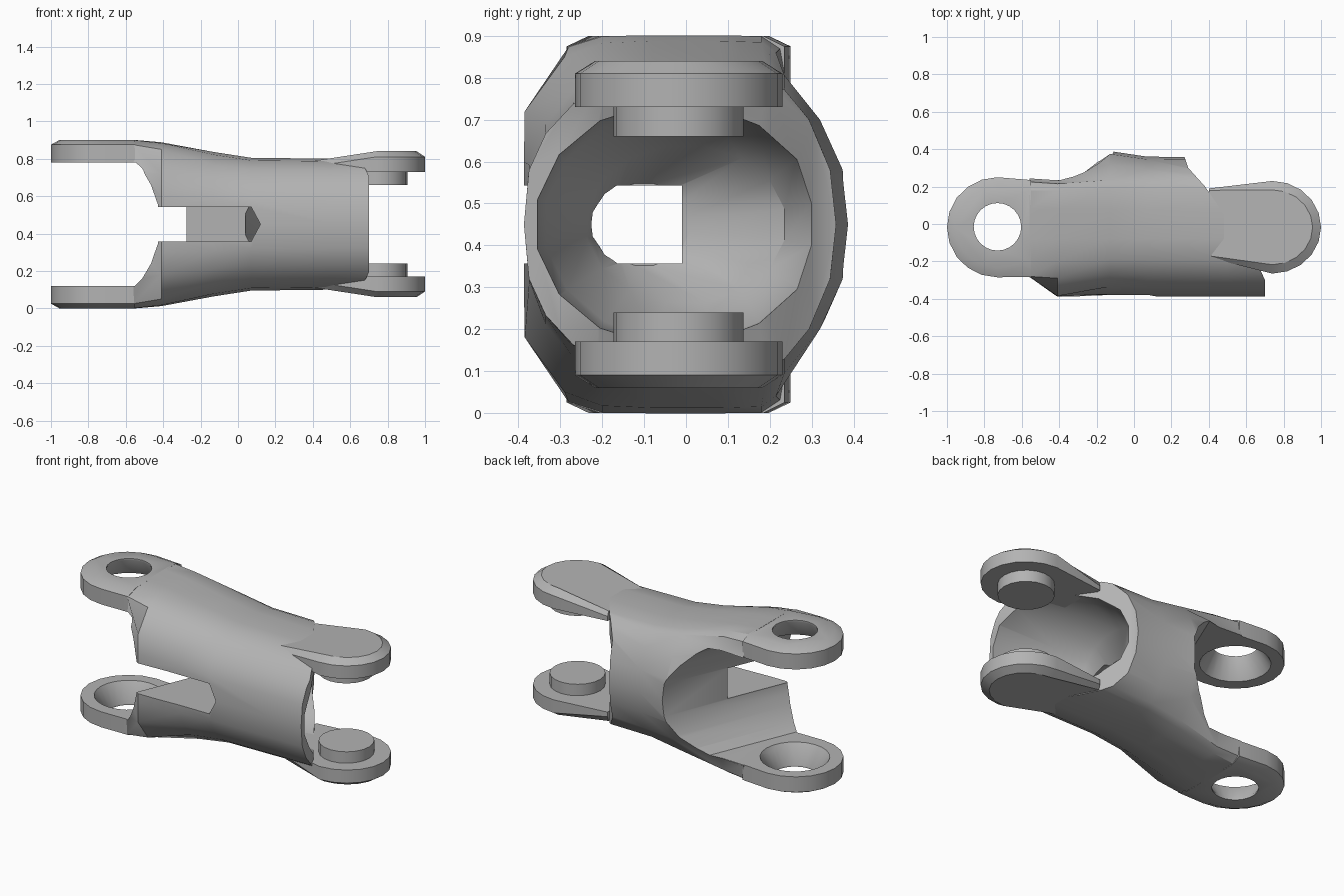
import bpy, bmesh, math

cube = bpy.data.objects.get("Cube")
if cube:
    bpy.data.objects.remove(cube, do_unlink=True)

MID = 0.45  # height of the mirror plane

steel = bpy.data.materials.new("grey_steel")
steel.use_nodes = True
GREY = (0.45, 0.45, 0.45, 1)
steel.diffuse_color = GREY
steel.node_tree.nodes["Principled BSDF"].inputs["Base Color"].default_value = GREY


def loft(name, rings):
    """Closed solid through rings of equal point count."""
    bm = bmesh.new()
    loops = [[bm.verts.new(p) for p in ring] for ring in rings]
    n = len(loops[0])
    for a, b in zip(loops, loops[1:]):
        for i in range(n):
            j = (i + 1) % n
            bm.faces.new((a[i], a[j], b[j], b[i]))
    bm.faces.new(loops[0][::-1])
    bm.faces.new(loops[-1])
    bmesh.ops.recalc_face_normals(bm, faces=bm.faces)
    mesh = bpy.data.meshes.new(name)
    bm.to_mesh(mesh)
    bm.free()
    mesh.materials.append(steel)
    ob = bpy.data.objects.new(name, mesh)
    bpy.context.collection.objects.link(ob)
    return ob


def activate(ob):
    bpy.ops.object.select_all(action='DESELECT')
    ob.select_set(True)
    bpy.context.view_layer.objects.active = ob


def cut(ob, cutter):
    activate(ob)
    mod = ob.modifiers.new("cut", 'BOOLEAN')
    mod.operation = 'DIFFERENCE'
    mod.solver = 'EXACT'
    mod.object = cutter
    bpy.ops.object.modifier_apply(modifier=mod.name)


def discard(*obs):
    for ob in obs:
        bpy.data.objects.remove(ob, do_unlink=True)


def smooth(ob):
    activate(ob)
    bpy.ops.object.shade_smooth_by_angle(angle=math.radians(32))


def section(x, half):
    """Mirror a half outline (y, height above middle) into a ring at x."""
    low = [(y, -h) for y, h in half[-2:0:-1]]
    return [(x, y, MID + h) for y, h in half + low]


def oval(cx, cy, rx, ry, z, n=20):
    return [(cx + rx * math.cos(2 * math.pi * i / n),
             cy + ry * math.sin(2 * math.pi * i / n), z) for i in range(n)]


def prism(name, outline, z0, z1):
    return loft(name, [[(x, y, z) for x, y in outline] for z in (z0, z1)])


# Central body: flat-topped fork root flowing into an oval barrel
def barrel(x, h, back):
    return section(x, [(-.387, 0), (-.375, .37 * h), (-.335, .62 * h), (-.27, .82 * h),
                       (-.19, h - .014), (-.08, h), (.08, h), (.19, h - .012),
                       (.235, h - .03), (back * .82, .25), (back * .96, .13), (back, 0)])


root = section(-.41, [(-.388, 0), (-.387, .15), (-.385, .27), (-.29, .40), (-.2, .433),
                      (-.08, .438), (.08, .438), (.18, .435), (.215, .41),
                      (.23, .335), (.375, .14), (.387, 0)])
tip = section(-.56, [(-.29, 0), (-.288, .15), (-.285, .27), (-.28, .425), (-.2, .45),
                     (-.08, .451), (.08, .451), (.18, .45), (.225, .42),
                     (.24, .335), (.245, .14), (.25, 0)])
body = loft("link_body", [tip, root, barrel(-.13, .386, .39), barrel(.07, .355, .36),
                          barrel(.5, .35, .357), barrel(.72, .35, .357)])

# Fork opening with a floor slanting from front to back
FORK = [(-.8, .33), (-.16, .33), (-.11, .29), (-.05, .21), (0, .1)]


def fork_ring(y):
    floor = -.43 + .32 * (y + .385) / .77
    low = [(x, -h) for x, h in reversed(FORK)]
    return [(floor + x, y, MID + h) for x, h in FORK + low]


fork = loft("fork_cutter", [fork_ring(-.5), fork_ring(.5)])
cut(body, fork)

# Pointed slot through the front wall
slot = loft("slot_cutter", [
    [(-.7, y, MID - .093), (.07, y, MID - .093), (.12, y, MID),
     (.07, y, MID + .093), (-.7, y, MID + .093)] for y in (-.6, -.01)])
cut(body, slot)

# Slanted pin end
end = prism("end_cutter", [(.7, -.6), (.7, -.3), (.66, -.21), (.38, .2), (.29, .3),
                           (.27, .36), (.27, .6), (1.2, .6), (1.2, -.6)], -.2, 1.2)
cut(body, end)


# Hollow bowl inside the pin end
def bowl_ring(x, cy, ry, rz, n=16):
    return [(x, cy + ry * math.cos(2 * math.pi * (i + .5) / n),
             MID + rz * math.sin(2 * math.pi * (i + .5) / n)) for i in range(n)]


bowl = loft("bowl_cutter", [bowl_ring(.04, -.1, .11, .1), bowl_ring(.16, 0, .24, .19),
                            bowl_ring(.32, -.01, .33, .28), bowl_ring(.8, -.015, .352, .305)])
cut(body, bowl)
discard(fork, slot, end, bowl)


# Arms: rounded plates with a bevelled outer edge
def arm_outline(cx, cy, rx, ry, side, root_x, front, back, n=10):
    arc = [(cx + side * rx * math.sin(math.pi * i / n),
            cy + ry * math.cos(math.pi * i / n)) for i in range(n + 1)]
    return arc + [(root_x, front), (root_x, back)]


def place(name, outlines, heights, s):
    return loft(name, [[(x, y, MID + s * (h(x) if callable(h) else h)) for x, y in o]
                       for o, h in zip(outlines, heights)])


def pin_top(x):
    return .338 + .052 * min(1, max(0, (x - .5) / .2))


def pin_edge(x):
    return pin_top(x) - .03


for s, level in ((1, "upper"), (-1, "lower")):
    # Eye arm with its hole, wider on the inner face
    wide = arm_outline(-.73, -.0175, .27, .2675, -1, -.55, -.283, .235)
    inset = arm_outline(-.73, -.0175, .225, .215, -1, -.55, -.205, .185)
    eye = place(level + "_eye_arm", [wide, wide, inset], [.33, .425, .45], s)
    hole = loft("hole_cutter", [oval(-.73, -.015, r, r, MID + s * h, 24)
                                for r, h in ((.2, .3), (.195, .33), (.127, .44), (.127, .6))])
    cut(eye, hole)
    cut(body, hole)
    discard(hole)
    smooth(eye)

    # Pin arm
    wide = arm_outline(.74, -.0175, .26, .2475, 1, .4, -.18, .19)
    inset = arm_outline(.74, -.0175, .215, .2, 1, .4, -.17, .18)
    smooth(place(level + "_pin_arm", [wide, wide, inset], [.28, pin_edge, pin_top], s))

    # Round pin facing inward
    smooth(loft(level + "_pin", [oval(.75, -.018, .155, .155, MID + s * h, 20)
                                 for h in (.21, .30)]))

smooth(body)
